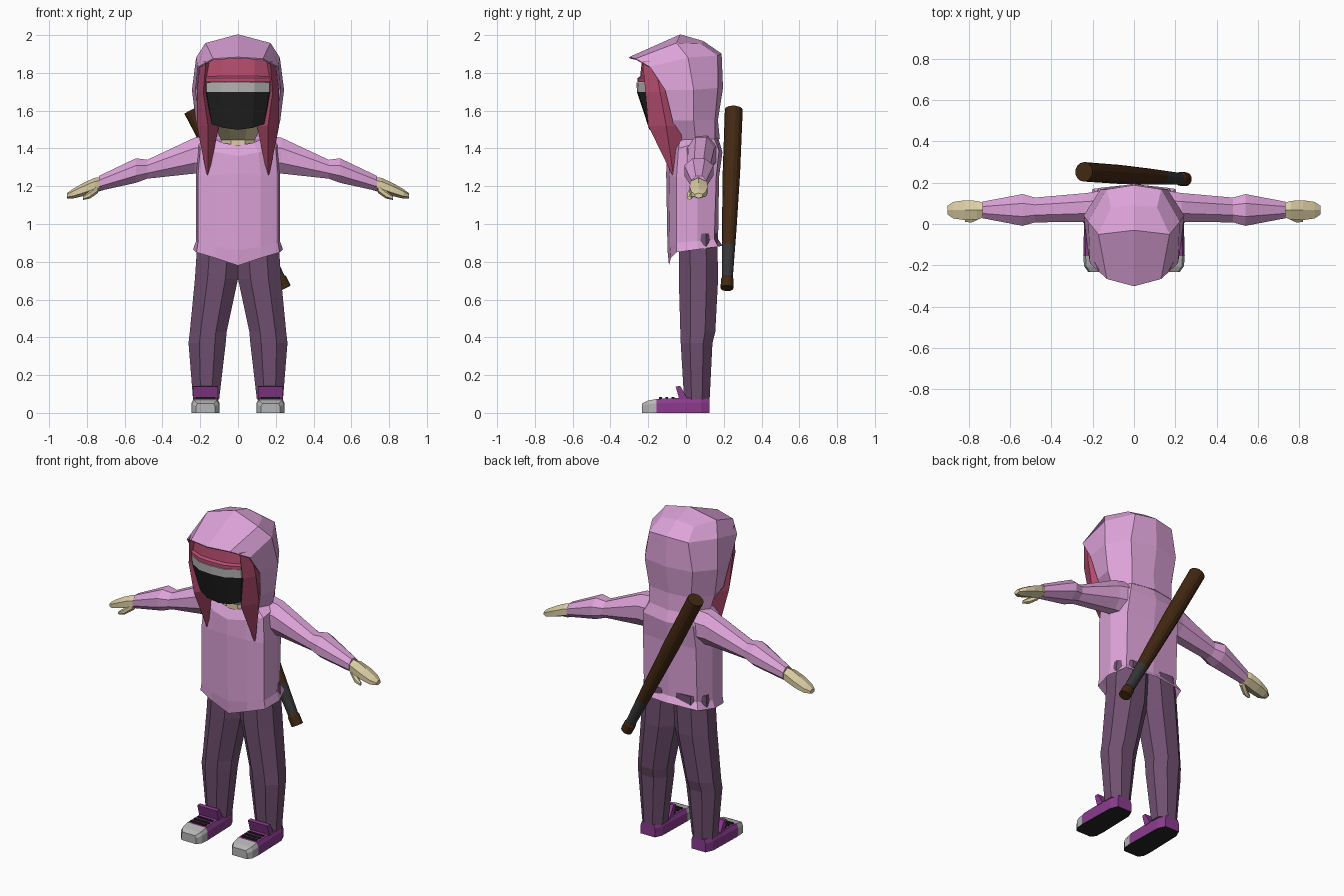
import bpy, bmesh, math
from mathutils import Vector


def mat(name, r, g, b):
    lin = [(c / 255 / 12.92) if c < 11 else ((c / 255 + 0.055) / 1.055) ** 2.4 for c in (r, g, b)]
    m = bpy.data.materials.new(name)
    m.diffuse_color = (*lin, 1)
    return m


PINK = mat("hoodie pink", 221, 163, 217)
PLUM = mat("trouser plum", 112, 80, 112)
RED = mat("hair red", 180, 76, 110)
BLACK = mat("black", 36, 36, 36)
GREY = mat("light grey", 182, 182, 182)
SKIN = mat("skin", 221, 207, 165)
PURPLE = mat("shoe purple", 138, 60, 142)
BROWN = mat("bat brown", 66, 40, 18)
GRIP = mat("grip grey", 54, 54, 56)


def grid(name, rows, mats, wrap=False, caps=False, mirror=False, thick=0, rule=None):
    """Skin rows of points into a flat-faced sheet, or a tube when wrapped."""
    bm = bmesh.new()
    vs = [[bm.verts.new(p) for p in row] for row in rows]
    n = len(rows[0])
    for a, b in zip(vs, vs[1:]):
        for i in range(n if wrap else n - 1):
            j = (i + 1) % n
            bm.faces.new((a[i], a[j], b[j], b[i]))
    if caps:
        bm.faces.new(vs[0])
        bm.faces.new(vs[-1])
    bmesh.ops.remove_doubles(bm, verts=bm.verts, dist=0.0005)
    bmesh.ops.recalc_face_normals(bm, faces=bm.faces)
    if rule:
        for f in bm.faces:
            f.material_index = rule(f.calc_center_median(), f.normal)
    me = bpy.data.meshes.new(name)
    bm.to_mesh(me)
    bm.free()
    for m in mats:
        me.materials.append(m)
    ob = bpy.data.objects.new(name, me)
    bpy.context.collection.objects.link(ob)
    if mirror:
        mod = ob.modifiers.new("mirror", 'MIRROR')
        mod.use_clip = True
    if thick:
        mod = ob.modifiers.new("thickness", 'SOLIDIFY')
        mod.thickness = thick
        mod.offset = 0
    return ob


def ring(c, u, v, n=8):
    """Polygon ring around c whose flat sides touch the half-axes u and v."""
    c, u, v = Vector(c), Vector(u), Vector(v)
    k = 1 / math.cos(math.pi / n)
    return [c + (u * math.cos(t) + v * math.sin(t)) * k
            for t in (math.pi * (2 * i + 1) / n for i in range(n))]


def box_ring(z, x0, x1, y0, y1, n=8):
    return ring(((x0 + x1) / 2, (y0 + y1) / 2, z), ((x1 - x0) / 2, 0, 0), (0, (y1 - y0) / 2, 0), n)


def limb_ring(x, y, z, hy, hz, n=8):
    return ring((x, y, z), (0, hy, 0), (0, 0, hz), n)


# Hoodie body: half rows from front centre round to back centre
grid("hoodie_body", [
    [(0, -.09, .78), (.12, -.08, .82), (.22, -.05, .85), (.238, .06, .865), (.2, .17, .88), (0, .193, .885)],
    [(0, -.098, .86), (.12, -.085, .88), (.212, -.05, .9), (.222, .06, .91), (.18, .15, .92), (0, .17, .92)],
    [(0, -.105, 1.27), (.12, -.09, 1.26), (.212, -.05, 1.25), (.222, .06, 1.25), (.18, .16, 1.25), (0, .175, 1.25)],
    [(0, -.1, 1.36), (.11, -.085, 1.38), (.2, -.04, 1.4), (.215, .06, 1.43), (.17, .175, 1.39), (0, .193, 1.38)],
    [(0, -.07, 1.415), (.08, -.06, 1.43), (.14, -.03, 1.455), (.17, .06, 1.475), (.13, .14, 1.475), (0, .165, 1.475)],
], [PINK], mirror=True)

# Hood: half rows from opening edge to back centre, finishing on the crown line
back = (0, .185, 1.9)
grid("hood", [
    [(.13, -.055, 1.44), (.195, .05, 1.45), (.14, .15, 1.45), (0, .175, 1.45)],
    [(.2, -.07, 1.55), (.22, .04, 1.55), (.14, .15, 1.55), (0, .165, 1.55)],
    [(.222, -.11, 1.71), (.24, .04, 1.71), (.16, .165, 1.72), (0, .192, 1.72)],
    [(.21, -.19, 1.83), (.218, .01, 1.88), (.13, .165, 1.89), back],
    [(.13, -.265, 1.872), (.17, -.05, 1.955), (.11, .08, 1.95), back],
    [(0, -.3, 1.88), (0, -.03, 2.0), (0, .09, 1.965), back],
], [PINK], mirror=True, thick=.008)

# Sleeves with an elbow bump
grid("sleeve", [
    limb_ring(.14, .08, 1.37, .085, .10), limb_ring(.23, .08, 1.362, .07, .095),
    limb_ring(.48, .068, 1.29, .06, .05), limb_ring(.54, .068, 1.283, .077, .065),
    limb_ring(.735, .068, 1.215, .04, .04),
], [PINK], wrap=True, caps=True, mirror=True)

# Hands and thumbs
grid("hand", [
    limb_ring(.71, .067, 1.215, .03, .03, 6), limb_ring(.76, .067, 1.205, .045, .034, 6),
    limb_ring(.82, .067, 1.182, .048, .03, 6), limb_ring(.875, .067, 1.16, .04, .022, 6),
    limb_ring(.905, .067, 1.15, .02, .012, 6),
], [SKIN], wrap=True, caps=True, mirror=True)
grid("thumb", [
    limb_ring(.74, .05, 1.19, .02, .022, 6), limb_ring(.785, .025, 1.155, .017, .018, 6),
    limb_ring(.82, .018, 1.138, .009, .009, 6),
], [SKIN], wrap=True, caps=True, mirror=True)

# Trouser legs
grid("trouser_leg", [
    box_ring(.07, .1, .238, -.01, .125), box_ring(.37, .065, .262, -.028, .14),
    box_ring(.43, .06, .255, -.03, .155), box_ring(.71, 0, .228, -.038, .17),
    box_ring(.95, -.02, .212, -.038, .165),
], [PLUM], wrap=True, caps=True, mirror=True)

# Shoes: sections along y; grey toe cap, black sole
CX = .172
shoe = []
for y, w, h in ((-.232, .05, .05), (-.205, .07, .064), (-.155, .074, .074),
                (0, .07, .08), (.08, .068, .08), (.125, .048, .075)):
    shoe.append([(CX + a * w, y, b * h) for a, b in
                 ((-1, 0), (1, 0), (1, .7), (.85, 1), (-.85, 1), (-1, .7))])
grid("shoe", shoe, [PURPLE, GREY, BLACK], wrap=True, caps=True, mirror=True,
     rule=lambda c, n: 2 if n.z < -.7 else (1 if c.y < -.155 else 0))

# Shoe tongues and lace bars
grid("shoe_tongue", [[(x, y, z) for y, z in ((-.055, .14), (-.03, .142), (.01, .07), (-.035, .07))]
                     for x in (CX - .066, CX + .066)],
     [PURPLE], wrap=True, caps=True, mirror=True)
for i in range(3):
    y = -.135 + i * .033
    grid("lace_%d" % (i + 1), [[(x, y + a, b) for a, b in ((-.007, .07), (.007, .07), (.007, .083), (-.007, .083))]
                               for x in (CX - .05, CX + .05)],
         [BLACK], wrap=True, caps=True, mirror=True)

# Head and neck
grid("head", [
    box_ring(1.38, -.09, .09, -.06, .1), box_ring(1.445, -.09, .09, -.06, .1),
    box_ring(1.525, -.125, .125, -.18, .1), box_ring(1.7, -.165, .165, -.225, .12),
    box_ring(1.87, -.14, .14, -.2, .12),
], [SKIN], wrap=True, caps=True)

# Face mask with its grey upper band: half rows from centre to side
grid("face_mask", [
    [(0, -.258, 1.75), (.085, -.25, 1.75), (.163, -.205, 1.75), (.175, -.13, 1.75)],
    [(0, -.256, 1.7), (.085, -.248, 1.7), (.163, -.203, 1.7), (.175, -.13, 1.7)],
    [(0, -.19, 1.5), (.075, -.188, 1.51), (.135, -.165, 1.53), (.15, -.1, 1.54)],
], [BLACK, GREY], mirror=True, thick=.008, rule=lambda c, n: int(c.z > 1.7))

# Fringe with a lower lip
grid("fringe", [
    [(0, -.225, 1.9), (.085, -.22, 1.9), (.155, -.18, 1.89), (.175, -.1, 1.88)],
    [(0, -.238, 1.78), (.085, -.232, 1.78), (.165, -.195, 1.78), (.19, -.1, 1.78)],
    [(0, -.252, 1.77), (.085, -.246, 1.77), (.165, -.207, 1.77), (.19, -.1, 1.77)],
    [(0, -.252, 1.752), (.085, -.246, 1.752), (.165, -.207, 1.752), (.19, -.1, 1.752)],
], [RED], mirror=True, thick=.01)


# Side locks: diamond sections running down to a point
def lock(z, x0, x1, y0, y1):
    xm, ym = (x0 + x1) / 2, (y0 + y1) / 2
    return [(xm, y0, z), (x1, ym, z), (xm, y1, z), (x0, ym, z)]


grid("side_lock", [
    lock(1.86, .14, .2, -.23, -.1), lock(1.7, .15, .218, -.215, -.06),
    lock(1.52, .1, .218, -.2, -.01), lock(1.247, .157, .163, -.067, -.063),
], [RED], wrap=True, caps=True, mirror=True)

# Bat slung across the back
top, end = Vector((-.243, .253, 1.605)), Vector((.25, .217, .66))
axis = end - top
u = axis.cross(Vector((0, 1, 0))).normalized()
v = axis.normalized().cross(u)
grid("bat", [ring(top + axis * t, u * r, v * r, 14) for t, r in
             ((0, .046), (.35, .045), (.65, .038), (.765, .034), (.94, .028), (.95, .033), (1, .033))],
     [BROWN, GRIP], wrap=True, caps=True,
     rule=lambda c, n: int(.77 < (c - top).dot(axis) / axis.length_squared < .94))
